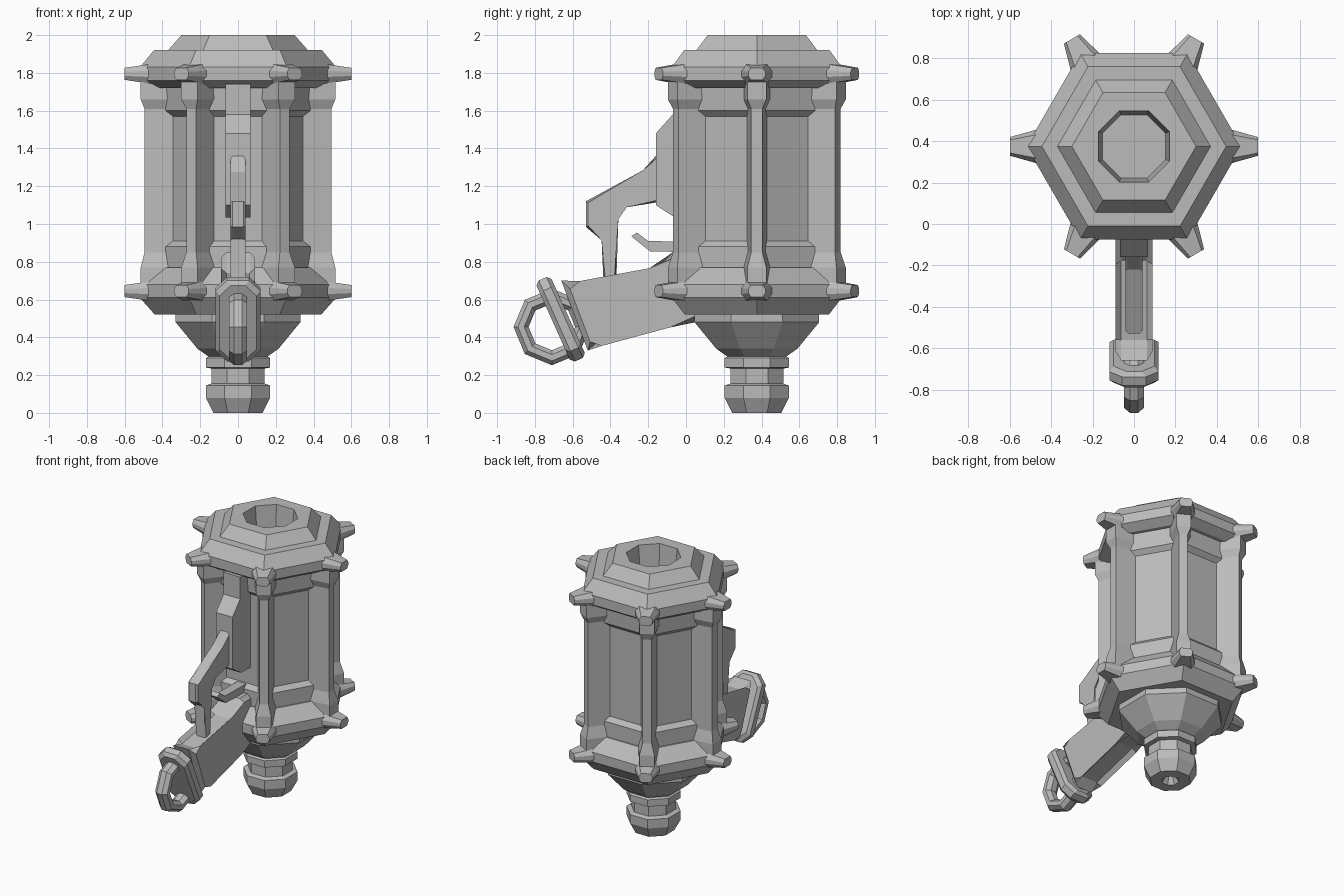
import bpy, bmesh, math
from mathutils import Vector, Matrix

old = bpy.data.objects.get("Cube")
if old:
    bpy.data.objects.remove(old, do_unlink=True)

grey = bpy.data.materials.new("plain grey")
grey.use_nodes = True
COL = (0.5, 0.5, 0.5, 1)
grey.diffuse_color = COL
grey.node_tree.nodes["Principled BSDF"].inputs["Base Color"].default_value = COL

CY = 0.375  # y of the main body's axis


def finish(name, bm):
    bmesh.ops.recalc_face_normals(bm, faces=bm.faces)
    me = bpy.data.meshes.new(name)
    bm.to_mesh(me)
    bm.free()
    me.materials.append(grey)
    ob = bpy.data.objects.new(name, me)
    bpy.context.collection.objects.link(ob)
    return ob


def loft(bm, rings, close=False):
    """Skin equal-sized point rings; cap the ends unless the rings close up."""
    vs = [[bm.verts.new(p) for p in r] for r in rings]
    n = len(vs[0])
    pairs = list(zip(vs, vs[1:])) + ([(vs[-1], vs[0])] if close else [])
    for a, b in pairs:
        for i in range(n):
            j = (i + 1) % n
            bm.faces.new((a[i], a[j], b[j], b[i]))
    if not close:
        bm.faces.new(vs[0])
        bm.faces.new(vs[-1])


def ring(n, r, z, turn=0.0):
    return [(r * math.cos(turn + math.tau * i / n),
             CY + r * math.sin(turn + math.tau * i / n), z) for i in range(n)]


def lathe(name, n, profile, turn=0.0):
    bm = bmesh.new()
    loft(bm, [ring(n, r, z, turn) for r, z in profile])
    return finish(name, bm)


def plate(name, points, half, chamfer=0.0):
    """Side outline (y, z) given thickness along x, with chamfered rims."""
    bm = bmesh.new()
    loft(bm, [[(x, y, z) for y, z in points] for x in (-half, half)])
    if chamfer:
        rim = [e for e in bm.edges if abs(e.verts[0].co.x - e.verts[1].co.x) < 1e-5]
        bmesh.ops.bevel(bm, geom=rim, offset=chamfer, segments=1, affect='EDGES')
    return finish(name, bm)


def around(name, rings):
    """Repeat a lofted part at the six corners of the body."""
    bm = bmesh.new()
    for k in range(6):
        m = Matrix.Translation((0, CY, 0)) @ Matrix.Rotation(k * math.pi / 3, 4, 'Z')
        loft(bm, [[m @ Vector(p) for p in r] for r in rings])
    return finish(name, bm)


# Six-sided body with recessed walls and flanges
lathe("body_wall", 6, [(0.41, 0.70), (0.41, 0.88), (0.375, 0.91), (0.375, 1.57),
                       (0.41, 1.60), (0.42, 1.75)])
lathe("lower_flange", 6, [(0.44, 0.52), (0.52, 0.61), (0.52, 0.68), (0.42, 0.77)])

# Top cap with an eight-sided socket
OCT = math.pi / 8
cap = lathe("top_cap", 6, [(0.45, 1.72), (0.52, 1.76), (0.52, 1.83), (0.445, 1.92),
                           (0.37, 1.92), (0.30, 2.0)])
cutter = lathe("socket_cutter", 8, [(0.165, 1.80), (0.186, 2.0), (0.186, 2.1)], OCT)
cutter.hide_render = True
cutter.hide_viewport = True
cut = cap.modifiers.new("socket", 'BOOLEAN')
cut.object = cutter
cut.operation = 'DIFFERENCE'
cut.solver = 'EXACT'

# Bowl and stepped nozzle below, with a small bore
C = 1 / math.cos(OCT)
lathe("lower_bowl", 8, [(r * C, z) for r, z in
                        [(0.33, 0.54), (0.33, 0.48), (0.215, 0.34), (0.13, 0.28)]], OCT)
lathe("nozzle", 8, [(r * C, z) for r, z in
                    [(0.03, 0.05), (0.055, 0.0), (0.13, 0.0), (0.17, 0.08), (0.17, 0.145),
                     (0.14, 0.155), (0.14, 0.235), (0.17, 0.24), (0.17, 0.29), (0.14, 0.31)]], OCT)


# Corner posts, flared at both ends
def post(z, r, w):
    return [(0.33, -w - 0.025, z), (r, -w, z), (r, w, z), (0.33, w + 0.025, z)]


around("corner_posts", [post(*s) for s in
                        [(0.66, 0.515, 0.05), (0.77, 0.515, 0.05), (0.85, 0.495, 0.03),
                         (1.61, 0.495, 0.03), (1.66, 0.515, 0.05), (1.76, 0.515, 0.05)]])


# Corner studs on both flanges
def stud(x, w, h, z):
    return [(x, -w, z - h / 3), (x, -w * 0.7, z - h), (x, w * 0.7, z - h), (x, w, z - h / 3),
            (x, w, z + h / 3), (x, w * 0.7, z + h), (x, -w * 0.7, z + h), (x, -w, z + h / 3)]


for label, z in (("lower", 0.645), ("upper", 1.795)):
    around(label + "_studs", [stud(0.42, 0.09, 0.055, z), stud(0.475, 0.08, 0.05, z),
                              stud(0.60, 0.045, 0.032, z)])

# Front bracket, linkage lever and small trigger
plate("front_bracket", [(0.08, 1.74), (-0.07, 1.74), (-0.07, 1.58), (-0.16, 1.48),
                        (-0.16, 1.10), (-0.06, 1.035), (0.08, 1.035)], 0.067)
plate("linkage_lever", [(-0.12, 1.36), (-0.16, 1.36), (-0.22, 1.275), (-0.53, 1.12),
                        (-0.53, 0.985), (-0.435, 0.92), (-0.435, 0.66), (-0.37, 0.66),
                        (-0.37, 1.03), (-0.32, 1.10), (-0.12, 1.12)], 0.04, 0.012)
plate("small_trigger", [(0.08, 0.905), (-0.20, 0.91), (-0.26, 0.955), (-0.29, 0.935),
                        (-0.19, 0.855), (0.08, 0.85)], 0.035)

# Sloping front arm
plate("front_arm", [(0.10, 0.85), (-0.07, 0.85), (-0.18, 0.74), (-0.56, 0.67), (-0.66, 0.70),
                    (-0.52, 0.33), (-0.46, 0.38), (-0.09, 0.48), (0.05, 0.48), (0.10, 0.52)],
      0.09, 0.028)

# Tilted collar at the arm's end
bm = bmesh.new()
up = Vector((0, -0.41, 0.912))
out = Vector((0, -0.912, -0.41))
side = Vector((1, 0, 0))
mid = Vector((0, -0.665, 0.495))


def collar_ring(d, s):
    w, h, c = 0.118 - s, 0.235 - s, 0.06
    flat = [(w, h - c), (w - c, h), (c - w, h), (-w, h - c),
            (-w, c - h), (c - w, -h), (w - c, -h), (w, c - h)]
    return [mid + out * d + side * a + up * b for a, b in flat]


loft(bm, [collar_ring(-0.045, 0.02), collar_ring(-0.025, 0), collar_ring(0.02, 0),
          collar_ring(0.042, 0.02)])
finish("arm_collar", bm)

# Eight-sided ring hanging from the collar
bm = bmesh.new()
sections = []
for k in range(8):
    a = k * math.tau / 8
    sections.append([(0.052 * math.cos(b), -0.71 + (0.163 + 0.043 * math.sin(b)) * math.cos(a),
                      0.455 + (0.163 + 0.043 * math.sin(b)) * math.sin(a))
                     for b in (i * math.tau / 8 + OCT for i in range(8))])
loft(bm, sections, close=True)
finish("end_ring", bm)
